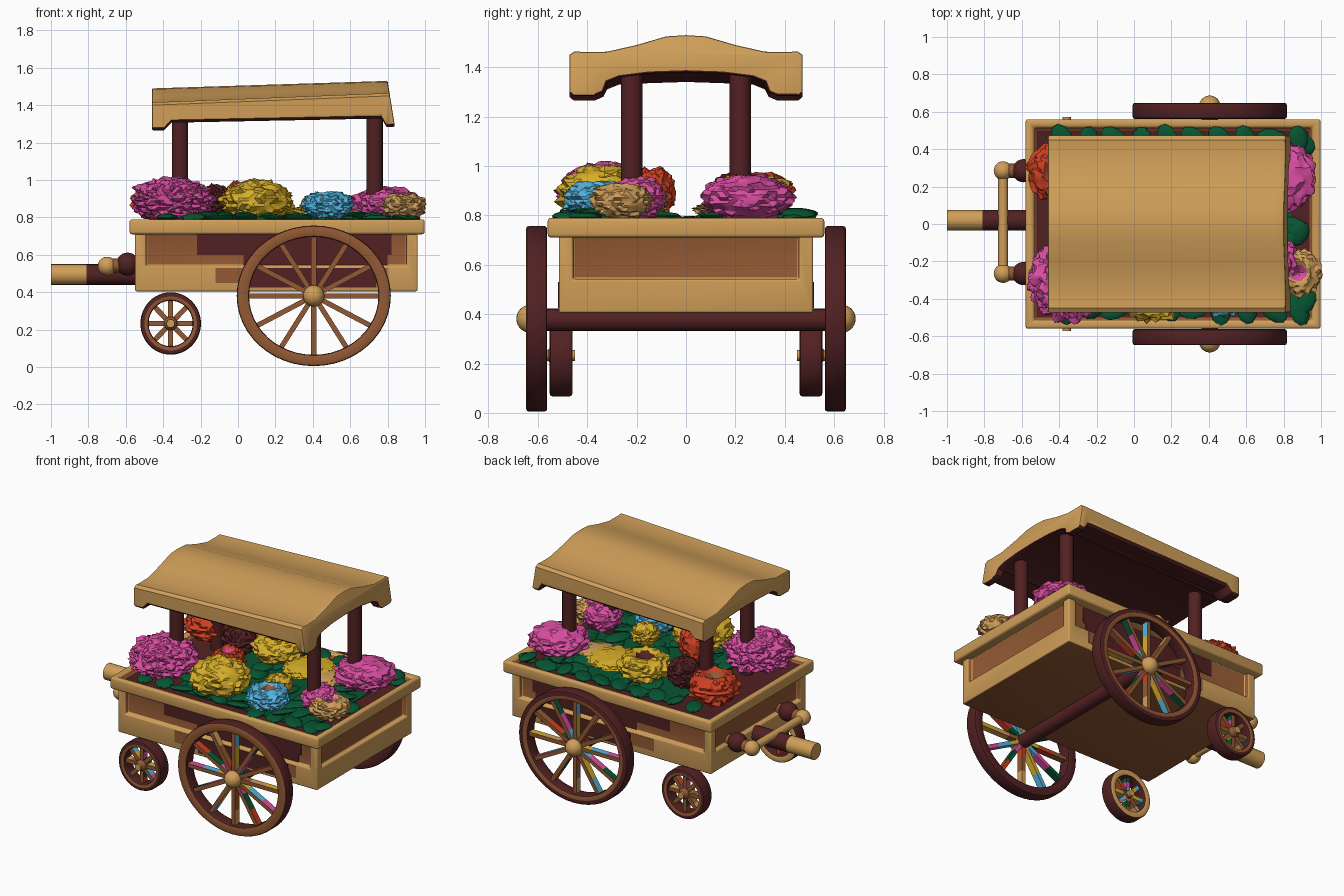
import bpy, bmesh, math, random
from mathutils import Vector, Matrix, noise

if "Cube" in bpy.data.objects:
    bpy.data.objects.remove(bpy.data.objects["Cube"], do_unlink=True)
random.seed(4)


def material(name, *rgb):
    m = bpy.data.materials.new(name)
    m.use_nodes = True
    m.diffuse_color = (*rgb, 1)
    m.node_tree.nodes["Principled BSDF"].inputs["Base Color"].default_value = (*rgb, 1)
    return m


TAN = material("tan wood", .63, .345, .1)
BROWN = material("brown wood", .29, .1, .034)
MAROON = material("dark red wood", .085, .015, .016)
GREEN = material("leaf green", .002, .09, .033)
PINK = material("pink petals", .7, .075, .36)
YELLOW = material("yellow petals", .69, .43, .022)
BLUE = material("blue petals", .09, .46, .75)
RED = material("orange red petals", .6, .05, .016)


def finish(bm, name, mats, rule=None, smooth=.6):
    """Turn a bmesh into an object; rule picks the material slot of a face."""
    bmesh.ops.recalc_face_normals(bm, faces=bm.faces)
    bm.normal_update()
    for f in bm.faces:
        f.smooth = True
        if rule:
            f.material_index = int(rule(f.normal, f.calc_center_median()))
    me = bpy.data.meshes.new(name)
    bm.to_mesh(me)
    bm.free()
    for m in mats:
        me.materials.append(m)
    me.set_sharp_from_angle(angle=smooth)
    bpy.context.collection.objects.link(bpy.data.objects.new(name, me))


def box(lo, hi):
    bm = bmesh.new()
    lo, hi = Vector(lo), Vector(hi)
    bmesh.ops.create_cube(bm, size=1, matrix=Matrix.Translation((lo + hi) / 2)
                          @ Matrix.Diagonal((*(hi - lo), 1)))
    bm.normal_update()
    return bm


def round_edges(bm, width, angle=.6, segments=3):
    bm.normal_update()
    sharp = [e for e in bm.edges if e.calc_face_angle(0) > angle]
    bmesh.ops.bevel(bm, geom=sharp, offset=width, segments=segments, profile=.5,
                    affect='EDGES', clamp_overlap=True)


def add_rod(name, mat, a, b, r):
    bm = bmesh.new()
    a, b = Vector(a), Vector(b)
    turn = (b - a).to_track_quat('Z', 'Y').to_matrix().to_4x4()
    bmesh.ops.create_cone(bm, cap_ends=True, segments=20, radius1=r, radius2=r,
                          depth=(b - a).length, matrix=Matrix.Translation((a + b) / 2) @ turn)
    finish(bm, name, [mat])


def ball(name, mat, at, r):
    bm = bmesh.new()
    bmesh.ops.create_uvsphere(bm, u_segments=24, v_segments=14, radius=r,
                              matrix=Matrix.Translation(at))
    finish(bm, name, [mat])


# Cart box with sunken side panels and a darker underside
bm = box((-.55, -.515, .405), (.96, .515, .74))
sides = [f for f in bm.faces if abs(f.normal.z) < .5]
bmesh.ops.inset_individual(bm, faces=sides, thickness=.08, depth=0)
for v in {v for f in sides for v in f.verts}:
    v.co.z = .54 if v.co.z < .57 else .715
bmesh.ops.inset_individual(bm, faces=sides, thickness=.006, depth=-.03)
round_edges(bm, .009)
finish(bm, "cart_box", [TAN, BROWN], lambda n, c: n.z < -.9 or (abs(n.y) > .9 and abs(c.y) < .5)
       or (abs(n.x) > .9 and -.53 < c.x < .94))
# Dark stains on the long sides: x range, z range, depth of the plate
for s, label in ((1, "left"), (-1, "right")):
    for part, mat, x0, x1, z0, z1, y in (("panel", MAROON, -.22, .82, .6, .715, .484),
                                         ("low_panel", MAROON, .03, .8, .547, .6, .484),
                                         ("frame", BROWN, -.12, .8, .45, .53, .513),
                                         ("low_frame", MAROON, .06, .74, .425, .53, .515)):
        ys = sorted((s * y, s * (y + .004)))
        finish(box((x0, ys[0], z0), (x1, ys[1], z1)), f"{label}_{part}_stain", [mat])

# Rim with the soil bed sunk into it
bm = box((-.58, -.56, .71), (.998, .56, .79))
top = [f for f in bm.faces if f.normal.z > .5]
bmesh.ops.inset_individual(bm, faces=top, thickness=.055, depth=0)
bmesh.ops.inset_individual(bm, faces=top, thickness=.02, depth=-.03)
round_edges(bm, .014)
finish(bm, "rim_and_soil", [TAN, MAROON, BROWN], lambda n, c: 0 if c.z > .785 or c.z < .755
       or abs(c.y) > .515 or not -.535 < c.x < .95 else 1 if n.z > .95 else 2)
finish(box((-.2, -.43, .757), (.84, .43, .765)), "moss_bed", [GREEN])

# Curved roof: half profile of y, z and how much it drops at the handle end
half = [(0, 1.53, .04), (.08, 1.525, .04), (.2, 1.49, .045), (.32, 1.463, .05),
        (.42, 1.462, .05), (.45, 1.465, .05), (.472, 1.45, .05), (.472, 1.3, .02),
        (.455, 1.285, .02), (.37, 1.285, .02), (.335, 1.3, .02), (.32, 1.34, .03),
        (.27, 1.36, .03), (.15, 1.375, .04), (0, 1.38, .04)]
loop = half + [(-y, z, d) for y, z, d in reversed(half[1:-1])]
bm = bmesh.new()
# Each section: position along the roof, 0 at the open end, and lift of the eave
sections = []
for t, lift in ((0, 0), (.035, 0), (.055, .045), (.92, .04), (.95, 0), (1, 0)):
    row = []
    for y, z, d in loop:
        x = .8 + (1.53 - z) * .16
        row.append(bm.verts.new((x + (-.46 - x) * t, y, z - d * t + lift * (z < 1.32))))
    sections.append(row)
for p, q in zip(sections, sections[1:]):
    for i in range(len(loop)):
        j = (i + 1) % len(loop)
        bm.faces.new((p[i], p[j], q[j], q[i]))
bm.faces.new(sections[0])
bm.faces.new(sections[-1][::-1])
bmesh.ops.recalc_face_normals(bm, faces=bm.faces)
round_edges(bm, .008, 1.2, 2)
finish(bm, "roof", [TAN, MAROON], lambda n, c: abs(n.x) < .98 and c.z < 1.43 and
       (n.z < -.3 or (n.y * c.y < 0 and n.z < .3)))

# Posts
for x, end in ((-.31, "handle_end"), (.73, "open_end")):
    for s, label in ((1, "left"), (-1, "right")):
        add_rod(f"{end}_{label}_post", MAROON, (x, s * .22, .75), (x, s * .22, 1.39), .044)


def wheel(name, x, z, outer, inner, squash, y0, y1, count, hub, hub_mat, face, inside):
    """Rounded ring, deep spokes with painted sides and a ball hub, turning about y."""
    y = (y0 + y1) / 2
    s = math.copysign(1, y)
    centre = Vector((x, y, z))
    bm = bmesh.new()
    mid = (outer + inner) / 2
    section = [(outer, y0), (outer, y1), (mid, y1), (inner, y1), (inner, y0), (mid, y0)]
    n = 48
    rings = []
    for k in range(n):
        a = math.tau * k / n
        rings.append([bm.verts.new((x + r * math.cos(a), yy, z + r * squash * math.sin(a)))
                      for r, yy in section])
    for k in range(n):
        p, q = rings[k], rings[(k + 1) % n]
        for i in range(len(section)):
            j = (i + 1) % len(section)
            bm.faces.new((p[i], p[j], q[j], q[i]))
    bmesh.ops.recalc_face_normals(bm, faces=bm.faces)
    round_edges(bm, .012, 1, 2)

    def ring_paint(n, c):
        if n.y * s < -.85:
            return 2
        if n.y * s < .85:
            return 0
        return 3 if math.hypot(c.x - x, (c.z - z) / squash) > mid else 1
    finish(bm, name + "_ring", [MAROON, BROWN, inside, face], ring_paint)

    bm = bmesh.new()
    length = inner + .01
    for k in range(count):
        a = math.tau * k / count
        reach = math.hypot(math.cos(a), squash * math.sin(a)) * length
        turn = Matrix.Rotation(-math.atan2(squash * math.sin(a), math.cos(a)), 4, 'Y')
        for i in range(3):
            at = Matrix.Translation((reach * (i + .5) / 3, 0, 0))
            bmesh.ops.create_cube(bm, size=1, matrix=Matrix.Translation(centre) @ turn @ at
                                  @ Matrix.Diagonal((reach / 3, .045, .027, 1)))

    def spoke_paint(n, c):
        if n.y * s > .5:
            return 0
        turn = math.atan2((c.z - z) / squash, c.x - x) * count / math.tau
        return (3 * round(turn) + 2 * int((c - centre).length / length * 3)) % 7
    finish(bm, name + "_spokes", [BROWN, PINK, TAN, GREEN, YELLOW, RED, BLUE], spoke_paint)
    add_rod(name + "_hub_barrel", hub_mat, (x, y0 + .01, z), (x, y1 - .01, z), hub * .75)
    ball(name + "_hub", hub_mat, (x, y + s * .025, z), hub)


# Wheels and axle
for s, label, face, inside in ((1, "left", MAROON, MAROON), (-1, "right", BROWN, TAN)):
    wheel(label + "_big_wheel", .405, .381, .412, .346, .912,
          *sorted((s * .562, s * .648)), 12, .057, TAN, face, MAROON)
    wheel(label + "_small_wheel", -.36, .233, .162, .118, 1.03,
          *sorted((s * .46, s * .552)), 8, .036, BROWN, MAROON, inside)
    add_rod(label + "_small_axle", TAN, (-.36, s * .45, .233), (-.36, s * .572, .233), .022)
add_rod("axle", MAROON, (.405, -.6, .377), (.405, .6, .377), .045)

# Pulling pole and crossbar
add_rod("pole", MAROON, (-.81, .02, .495), (-.54, .02, .495), .055)
add_rod("pole_grip", TAN, (-1, .02, .495), (-.81, .02, .495), .055)
add_rod("crossbar", TAN, (-.7, -.265, .54), (-.7, .285, .54), .026)
for y, label in ((.285, "left"), (-.265, "right")):
    ball(label + "_crossbar_end", TAN, (-.7, y, .54), .05)
    add_rod(label + "_bracket", BROWN, (-.7, y, .54), (-.52, y, .55), .038)
    ball(label + "_bracket_knob", MAROON, (-.59, y, .55), .062)


def flower(name, mat, x, y, r, height, heart=None):
    """Ruffled dome of petals, with a sunken heart if one is given."""
    bm = bmesh.new()
    bmesh.ops.create_icosphere(bm, subdivisions=5 if r > .2 else 4, radius=1)
    shift = Vector((x * 9, y * 9, 3))
    for v in bm.verts:
        d = v.co.normalized()
        ruffle = abs(noise.noise(d * 4 + shift)) + .45 * abs(noise.noise(d * 8 + shift))
        layer = .025 * math.sin(d.z * 15 + 3 * noise.noise(d * 3 + shift))
        k = .88 + .28 * ruffle + layer
        dip = .5 * max(0, 1 - math.hypot(d.x, d.y) / .5) if heart and d.z > 0 else 0
        v.co = (x + d.x * k * r, y + d.y * k * r,
                .8 + height * (.42 + d.z * .55 * k - dip))
    middle = lambda n, c: math.hypot(c.x - x, c.y - y) < .36 * r and c.z > .83
    finish(bm, name + "_flower", [mat, heart or mat], middle, smooth=.5)


# Flower heads in two rows, leaving the middle aisle low
for args in (("front_pink", PINK, -.35, -.3, .215, .22),
             ("front_yellow", YELLOW, .1, -.33, .19, .21),
             ("front_blue", BLUE, .48, -.36, .135, .155, BROWN),
             ("front_tan", TAN, .88, -.26, .125, .145, PINK),
             ("corner_pink", PINK, .77, -.2, .12, .16),
             ("inner_red", RED, .03, -.15, .11, .22, PINK),
             ("inner_yellow", YELLOW, .42, -.16, .09, .13),
             ("back_red", RED, -.41, .28, .16, .2, BROWN),
             ("back_dark", MAROON, -.13, .2, .11, .18),
             ("back_yellow", YELLOW, .13, .26, .17, .18, MAROON),
             ("back_flat_yellow", YELLOW, .4, .2, .17, .06),
             ("back_tan", TAN, .56, .16, .13, .045),
             ("back_pink", PINK, .79, .25, .19, .17)):
    flower(*args)

# Leaves along the rim and spread over the soil
spots = [(-.38 + .14 * i, s * .455) for i in range(10) for s in (1, -1)]
spots += [(.88, -.05), (.91, -.42), (.9, .43)]
spots += [(random.uniform(-.2, .82), random.uniform(-.42, .42)) for _ in range(75)]
bm = bmesh.new()
for x, y in spots:
    turn = Matrix.Rotation(random.uniform(0, math.tau), 4, 'Z')
    tilt = Matrix.Rotation(random.uniform(-.3, .3), 4, 'X')
    low = abs(y) < .1
    at = Matrix.Translation((x, y, .775 if low else random.uniform(.785, .81)))
    size = Matrix.Diagonal((random.uniform(.065, .1), .055, .018, 1))
    bmesh.ops.create_icosphere(bm, subdivisions=2, radius=1, matrix=at @ turn @ tilt @ size)
finish(bm, "leaves", [GREEN], smooth=.5)
